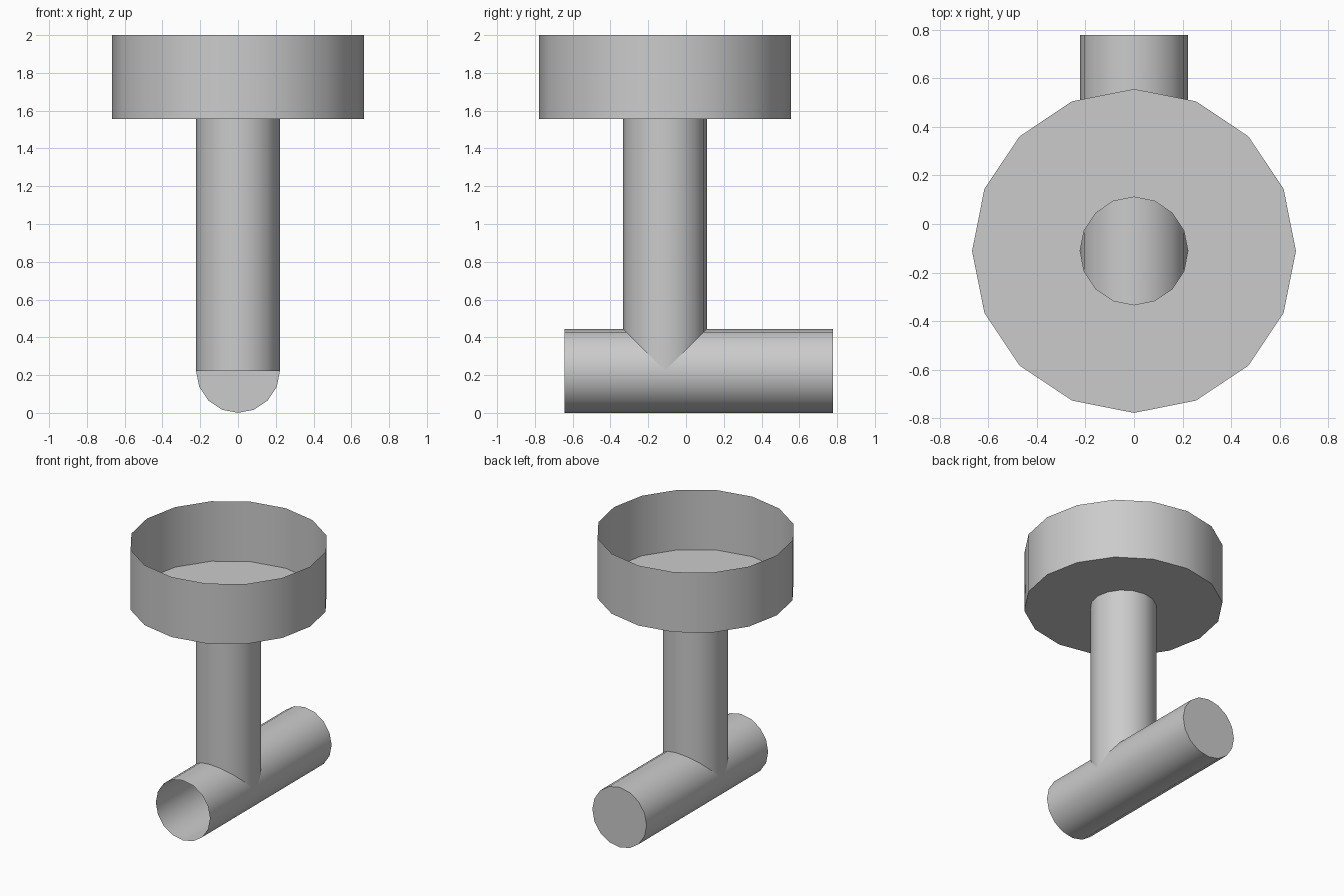
import bpy
import bmesh
from math import cos, sin, pi, radians
from mathutils import Matrix

SIDES = 16
PIPE_R = 0.222
CUP_R = 0.667
AXIS_Y = -0.111
FLOOR_Z = 1.556

if "Cube" in bpy.data.objects:
    bpy.data.objects.remove(bpy.data.objects["Cube"])

# Single plain grey
grey = bpy.data.materials.new("light_grey")
grey.use_nodes = True
colour = (0.6, 0.6, 0.6, 1)
grey.diffuse_color = colour
grey.node_tree.nodes["Principled BSDF"].inputs["Base Color"].default_value = colour


def lathe(name, profile, matrix, cap_end=False):
    """Thin-walled turned part from (radius, height) rings."""
    bm = bmesh.new()
    rings = []
    for r, h in profile:
        angles = [2 * pi * i / SIDES for i in range(SIDES)]
        rings.append([bm.verts.new((r * cos(a), r * sin(a), h)) for a in angles])
    for low, high in zip(rings, rings[1:]):
        for i in range(SIDES):
            j = (i + 1) % SIDES
            bm.faces.new((low[i], low[j], high[j], high[i]))
    if cap_end:
        bm.faces.new(rings[-1])
    bm.transform(matrix)
    mesh = bpy.data.meshes.new(name)
    bm.to_mesh(mesh)
    bm.free()
    mesh.materials.append(grey)
    obj = bpy.data.objects.new(name, mesh)
    bpy.context.collection.objects.link(obj)
    bpy.ops.object.select_all(action="DESELECT")
    obj.select_set(True)
    bpy.context.view_layer.objects.active = obj
    bpy.ops.object.shade_smooth_by_angle(angle=radians(30))
    return obj


upright = Matrix.Translation((0, AXIS_Y, 0))
lying = Matrix.Translation((0, 0, PIPE_R)) @ Matrix.Rotation(-pi / 2, 4, "X")

# Open cup whose floor has a hole over the stem
lathe("cup", [(PIPE_R, FLOOR_Z), (CUP_R, FLOOR_Z), (CUP_R, 2)], upright)

# Hollow stem, reaching down to the axis of the cross pipe
lathe("stem", [(PIPE_R, PIPE_R), (PIPE_R, FLOOR_Z)], upright)

# Cross pipe, open at the front and closed at the back
lathe("cross_pipe", [(PIPE_R, -0.644), (PIPE_R, 0.778)], lying, cap_end=True)
